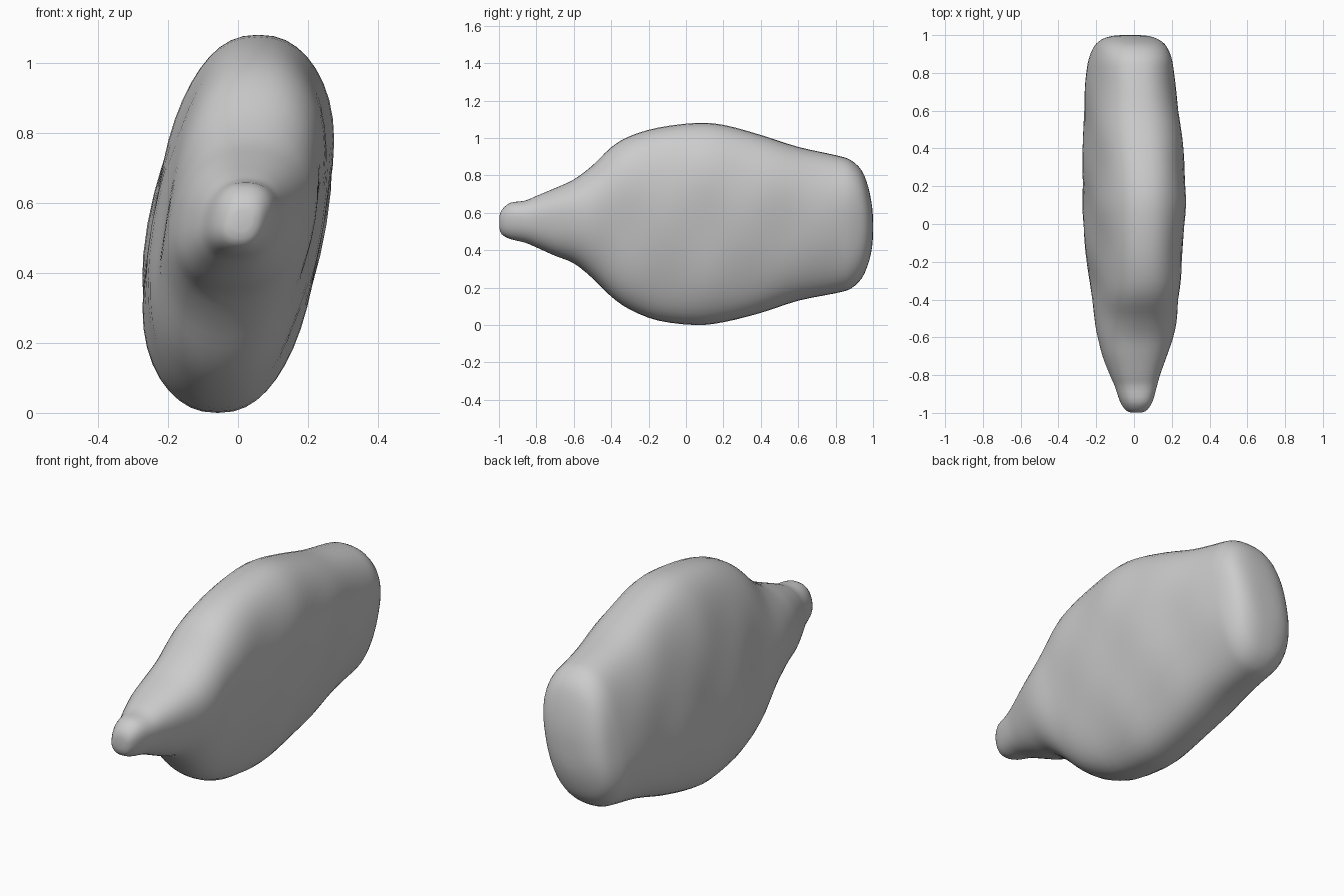
import bpy, bmesh, math

# Stations along the body: y, bottom z, top z, half width, centre x
STATIONS = [
    (-0.998, 0.52, 0.58, 0.028, 0.012),
    (-0.985, 0.485, 0.615, 0.055, 0.012),
    (-0.94, 0.46, 0.653, 0.083, 0.012),
    (-0.86, 0.44, 0.665, 0.108, 0.01),
    (-0.80, 0.415, 0.69, 0.13, 0.005),
    (-0.70, 0.37, 0.732, 0.168, 0.003),
    (-0.60, 0.33, 0.778, 0.192, 0.008),
    (-0.50, 0.25, 0.853, 0.205, 0.01),
    (-0.40, 0.152, 0.95, 0.213, 0.006),
    (-0.30, 0.083, 1.01, 0.222, 0.005),
    (-0.15, 0.024, 1.055, 0.236, 0.0),
    (0.05, 0.0, 1.08, 0.248, 0.0),
    (0.20, 0.015, 1.07, 0.25, 0.0),
    (0.40, 0.065, 1.016, 0.249, -0.005),
    (0.60, 0.13, 0.952, 0.235, -0.015),
    (0.80, 0.17, 0.908, 0.218, -0.02),
    (0.88, 0.194, 0.882, 0.208, -0.02),
    (0.94, 0.25, 0.825, 0.185, -0.02),
    (0.975, 0.33, 0.735, 0.15, -0.02),
    (0.994, 0.41, 0.64, 0.10, -0.02),
    (1.0, 0.48, 0.57, 0.045, -0.02),
]
SIDES = 48
POWER = 2 / 2.35  # rounded oval section, slightly boxy


def spow(v):
    return math.copysign(abs(v) ** POWER, v)


def ring(bm, y, z0, z1, w, cx):
    h, zc, verts = (z1 - z0) / 2, (z0 + z1) / 2, []
    for i in range(SIDES):
        a = 2 * math.pi * i / SIDES
        u = spow(math.sin(a))
        lean = 0.107 * h * (1.6 * u - 0.6 * u ** 3)  # top leans to +x
        z = zc + h * u
        # faint hand-shaped ripples on the broad sides
        ripple = 0.006 * math.sin(15 * y) * math.sin(9 * z) * min(1, w / 0.2) ** 3
        x = cx + lean + (w + ripple) * spow(math.cos(a))
        verts.append(bm.verts.new((x, y, z)))
    return verts


def smooth(p, t):
    # Catmull-Rom value through four station rows
    return [0.5 * (2 * b + (c - a) * t + (2 * a - 5 * b + 4 * c - d) * t * t
                   + (3 * b - a - 3 * c + d) * t ** 3) for a, b, c, d in zip(*p)]


# Lofted body with closed rounded ends
bm = bmesh.new()
rings = []
n = len(STATIONS)
for i in range(n - 1):
    p = [STATIONS[min(max(k, 0), n - 1)] for k in (i - 1, i, i + 1, i + 2)]
    for t in (0, 0.33, 0.67):
        rings.append(ring(bm, *smooth(p, t)))
rings.append(ring(bm, *STATIONS[-1]))
for r0, r1 in zip(rings, rings[1:]):
    for i in range(SIDES):
        j = (i + 1) % SIDES
        bm.faces.new((r0[i], r0[j], r1[j], r1[i]))
bm.faces.new(rings[0])
bm.faces.new(rings[-1])
bmesh.ops.recalc_face_normals(bm, faces=bm.faces)
for f in bm.faces:
    f.smooth = True

mesh = bpy.data.meshes.new("body")
bm.to_mesh(mesh)
bm.free()
bpy.context.collection.objects.link(bpy.data.objects.new("body", mesh))
